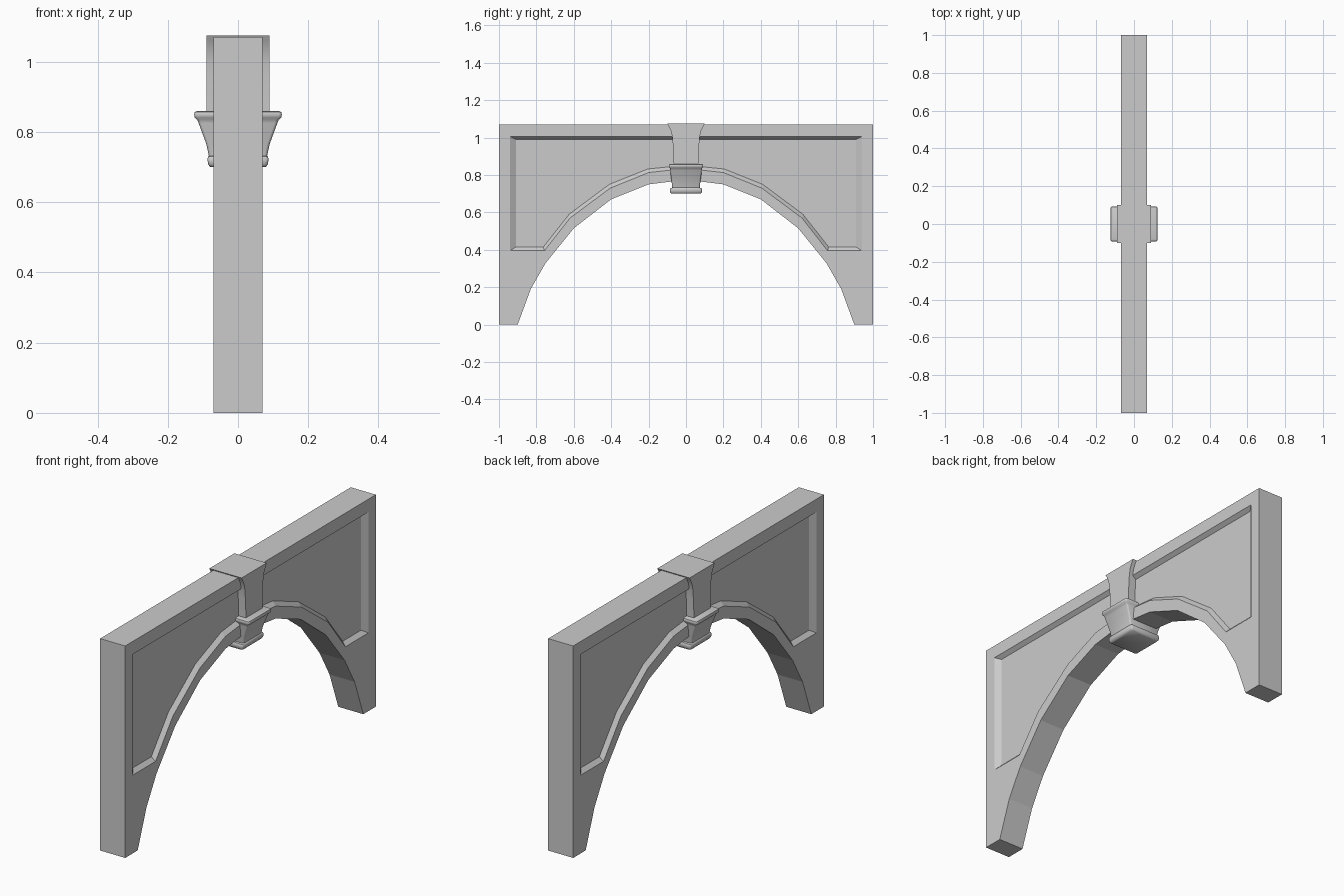
import bpy
import bmesh

if "Cube" in bpy.data.objects:
    bpy.data.objects.remove(bpy.data.objects["Cube"])

COLOUR = (0.6, 0.6, 0.6, 1)
stone = bpy.data.materials.new("grey_stone")
stone.use_nodes = True
stone.diffuse_color = COLOUR
stone.node_tree.nodes["Principled BSDF"].inputs["Base Color"].default_value = COLOUR


def finish(bm, name, smooth_angle=None):
    bmesh.ops.recalc_face_normals(bm, faces=bm.faces)
    mesh = bpy.data.meshes.new(name)
    bm.to_mesh(mesh)
    bm.free()
    mesh.materials.append(stone)
    obj = bpy.data.objects.new(name, mesh)
    bpy.context.collection.objects.link(obj)
    if smooth_angle:
        bpy.ops.object.select_all(action='DESELECT')
        bpy.context.view_layer.objects.active = obj
        obj.select_set(True)
        bpy.ops.object.shade_smooth_by_angle(angle=smooth_angle)
    return obj


def symmetric(half):
    """Close a half outline (y >= 0, running towards the centre) across y = 0."""
    return half + [(-y, z) for y, z in reversed(half) if y > 0]


def loop(bm, outline, x):
    return [bm.verts.new((x, y, z)) for y, z in outline]


def ring_edges(bm, verts):
    return [bm.edges.get(p) or bm.edges.new(p)
            for p in zip(verts, verts[1:] + verts[:1])]


def bridge(bm, a, b):
    n = len(a)
    for i in range(n):
        j = (i + 1) % n
        bm.faces.new((a[i], a[j], b[j], b[i]))


# Arch wall with a sunken panel on each broad side
HALF_WALL, PANEL_DEPTH = 0.07, 0.02
wall = symmetric([(1, 1.07), (1, 0), (0.9, 0), (0.83, 0.19), (0.75, 0.33),
                  (0.6, 0.515), (0.4, 0.67), (0.2, 0.75), (0, 0.775)])
rim = symmetric([(0.94, 1.005), (0.94, 0.395), (0.757, 0.395), (0.62, 0.57),
                 (0.405, 0.73), (0.2, 0.813), (0, 0.835)])
floor = symmetric([(0.91, 0.99), (0.91, 0.415), (0.763, 0.415), (0.625, 0.59),
                   (0.41, 0.75), (0.205, 0.832), (0, 0.853)])
bm = bmesh.new()
outer = {}
for side in (-1, 1):
    outer[side] = loop(bm, wall, side * HALF_WALL)
    edge = loop(bm, rim, side * HALF_WALL)
    sunk = loop(bm, floor, side * (HALF_WALL - PANEL_DEPTH))
    bmesh.ops.triangle_fill(
        bm, use_beauty=True,
        edges=ring_edges(bm, outer[side]) + ring_edges(bm, edge))
    bridge(bm, edge, sunk)
    bm.faces.new(sunk)
bridge(bm, outer[-1], outer[1])
finish(bm, "arch_wall")

# Flared keystone block wrapping over the wall
flare = symmetric([(0.1, 1.075), (0.092, 1.06), (0.08, 1.035), (0.073, 1.0),
                   (0.07, 0.96), (0.067, 0.91), (0.065, 0.845)])
bm = bmesh.new()
ends = [loop(bm, flare, x) for x in (-0.09, 0.09)]
bridge(bm, *ends)
for end in ends:
    bm.faces.new(end)
finish(bm, "keystone", 0.7)

# Moulded bracket under the keystone: lofted chamfered rectangles (x, y, z)
profile = [(0.116, 0.084, 0.86), (0.123, 0.09, 0.857), (0.125, 0.092, 0.85),
           (0.123, 0.09, 0.841), (0.116, 0.085, 0.835), (0.112, 0.084, 0.825),
           (0.101, 0.081, 0.795), (0.09, 0.077, 0.765), (0.083, 0.074, 0.732),
           (0.085, 0.083, 0.73), (0.087, 0.086, 0.723), (0.085, 0.085, 0.708),
           (0.079, 0.079, 0.7)]
CUT = 0.008
bm = bmesh.new()
rows = []
for x, y, z in profile:
    corners = [(x, y - CUT), (x - CUT * 0.3, y - CUT * 0.3), (x - CUT, y)]
    quarter = corners + [(-a, b) for a, b in reversed(corners)]
    full = quarter + [(-a, -b) for a, b in quarter]
    rows.append([bm.verts.new((a, b, z)) for a, b in full])
for lower, upper in zip(rows, rows[1:]):
    bridge(bm, lower, upper)
bm.faces.new(rows[0])
bm.faces.new(rows[-1])
finish(bm, "keystone_bracket", 0.8)
